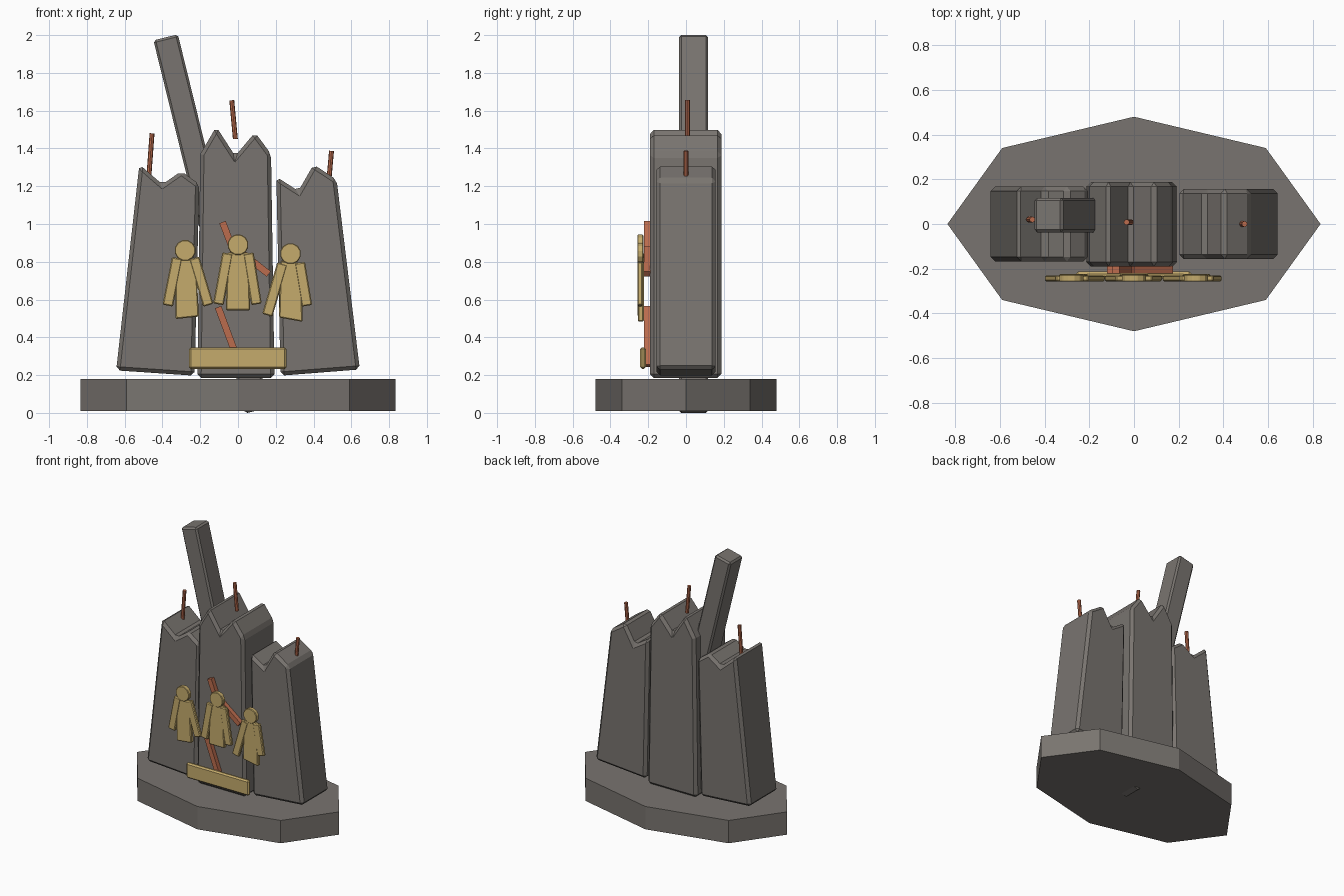
import bpy, bmesh, math
from mathutils import Vector

if "Cube" in bpy.data.objects:
    bpy.data.objects.remove(bpy.data.objects["Cube"])


def material(name, rgb):
    m = bpy.data.materials.new(name)
    m.diffuse_color = (*rgb, 1)
    m.use_nodes = True
    m.node_tree.nodes["Principled BSDF"].inputs["Base Color"].default_value = m.diffuse_color
    return m


STONE = material("stone", (0.19, 0.175, 0.16))
RUST = material("rust", (0.50, 0.15, 0.075))
GOLD = material("gold", (0.56, 0.41, 0.15))


def finish(name, bm, mat, bevel=0):
    bmesh.ops.recalc_face_normals(bm, faces=bm.faces)
    me = bpy.data.meshes.new(name)
    bm.to_mesh(me)
    bm.free()
    ob = bpy.data.objects.new(name, me)
    bpy.context.collection.objects.link(ob)
    me.materials.append(mat)
    if bevel:
        mod = ob.modifiers.new("bevel", 'BEVEL')
        mod.width = bevel
        mod.segments = 1
    return ob


def slab(name, pts, y0, y1, mat, bevel=0):
    """Extrude an xz outline from y0 to y1."""
    bm = bmesh.new()
    face = bm.faces.new([bm.verts.new((x, y0, z)) for x, z in pts])
    out = bmesh.ops.extrude_face_region(bm, geom=[face])
    bmesh.ops.translate(bm, vec=(0, y1 - y0, 0),
                        verts=[v for v in out["geom"] if isinstance(v, bmesh.types.BMVert)])
    return finish(name, bm, mat, bevel)


def bar(name, a, b, width, y0, y1, mat, bevel=0):
    """Flat bar between two xz points."""
    a, b = Vector(a), Vector(b)
    d = (b - a).normalized()
    n = Vector((-d.y, d.x)) * width / 2
    return slab(name, [a - n, b - n, b + n, a + n], y0, y1, mat, bevel)


def rod(name, a, b, r):
    a, b = Vector(a), Vector(b)
    bm = bmesh.new()
    bmesh.ops.create_cone(bm, cap_ends=True, segments=8, radius1=r, radius2=r, depth=(b - a).length)
    ob = finish(name, bm, RUST)
    ob.rotation_mode = 'QUATERNION'
    ob.rotation_quaternion = (b - a).to_track_quat('Z', 'Y')
    ob.location = (a + b) / 2


# Eight-sided plinth
bm = bmesh.new()
outline = [(-0.835, 0), (-0.59, -0.34), (0, -0.48), (0.59, -0.34),
           (0.835, 0), (0.59, 0.34), (0, 0.48), (-0.59, 0.34)]
face = bm.faces.new([bm.verts.new((x, y, 0.01)) for x, y in outline])
out = bmesh.ops.extrude_face_region(bm, geom=[face])
bmesh.ops.translate(bm, vec=(0, 0, 0.17),
                    verts=[v for v in out["geom"] if isinstance(v, bmesh.types.BMVert)])
finish("plinth", bm, STONE)

# Broken wall slabs
slab("centre_slab", [(-0.215, 0.185), (0.193, 0.185), (0.175, 1.37), (0.09, 1.485),
                     (-0.015, 1.36), (-0.115, 1.515), (-0.2, 1.37)], -0.19, 0.187, STONE, 0.02)
slab("left_slab", [(-0.645, 0.225), (-0.23, 0.197), (-0.205, 1.21), (-0.3, 1.28),
                   (-0.4, 1.21), (-0.522, 1.315)], -0.167, 0.167, STONE, 0.02)
slab("right_slab", [(0.225, 0.197), (0.645, 0.23), (0.522, 1.235), (0.4, 1.315),
                    (0.32, 1.175), (0.203, 1.25)], -0.157, 0.157, STONE, 0.02)

# Leaning beam running down through the plinth
bar("leaning_beam", (0.103, 0.013), (-0.383, 1.988), 0.133, -0.037, 0.117, STONE, 0.012)

# Reinforcing rods above the slabs
rod("left_rod", (-0.472, 0.02, 1.25), (-0.455, 0.02, 1.48), 0.013)
rod("centre_rod", (-0.014, 0.008, 1.45), (-0.033, 0.008, 1.655), 0.013)
rod("right_rod", (0.482, 0, 1.24), (0.495, 0, 1.387), 0.013)

# Rusty crack strips on the front
cracks = [((-0.082, 1.01), (0.01, 0.77)), ((-0.01, 0.87), (0.163, 0.735)),
          ((-0.105, 0.56), (0.01, 0.25))]
for i, (a, b) in enumerate(cracks):
    bar(f"crack_strip_{i + 1}", a, b, 0.036, -0.222, -0.188, RUST)

# Relief figures: head, torso outline, then two arms as shoulder and hand points
figures = {
    "left": ((-0.28, 0.86), [(-0.33, 0.497), (-0.207, 0.51), (-0.222, 0.815), (-0.335, 0.81)],
             [((-0.322, 0.82), (-0.372, 0.568)), ((-0.232, 0.82), (-0.157, 0.57))]),
    "centre": ((0, 0.89), [(-0.065, 0.543), (0.065, 0.543), (0.055, 0.848), (-0.055, 0.848)],
               [((-0.055, 0.845), (-0.104, 0.575)), ((0.055, 0.845), (0.098, 0.575))]),
    "right": ((0.278, 0.843), [(0.217, 0.505), (0.342, 0.482), (0.335, 0.795), (0.225, 0.805)],
              [((0.235, 0.79), (0.155, 0.517)), ((0.327, 0.795), (0.365, 0.567))]),
}
for side, (head, torso, arms) in figures.items():
    ring = [(head[0] + 0.056 * math.cos(k * math.tau / 12 + math.pi / 12),
             head[1] + 0.056 * math.sin(k * math.tau / 12 + math.pi / 12)) for k in range(12)]
    slab(f"{side}_figure_head", ring, -0.258, -0.226, GOLD, 0.004)
    slab(f"{side}_figure_torso", torso, -0.255, -0.223, GOLD, 0.006)
    for (a, b), label in zip(arms, ("a", "b")):
        bar(f"{side}_figure_arm_{label}", a, b, 0.056, -0.257, -0.23, GOLD, 0.006)

# Blank plaque below the figures
slab("plaque", [(-0.26, 0.233), (0.257, 0.233), (0.257, 0.347), (-0.26, 0.347)],
     -0.243, -0.213, GOLD, 0.01)
